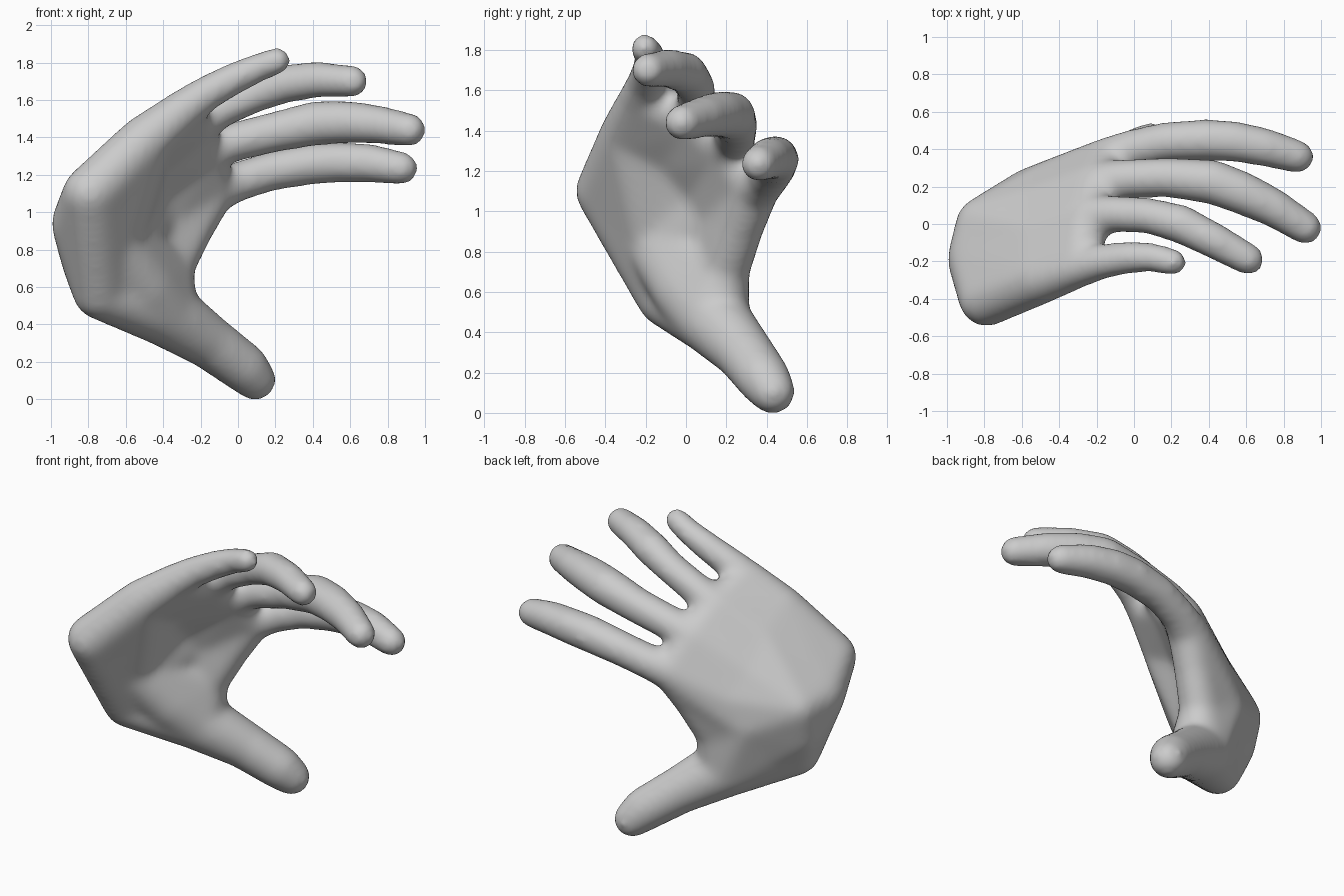
import bpy, bmesh
from mathutils import Vector

if "Cube" in bpy.data.objects:
    bpy.data.objects.remove(bpy.data.objects["Cube"])

# Key volumes of the palm: x, y, z, radius
P = {
    "wrist_little": (-0.79, -0.40, 1.10, 0.15),
    "wrist_mid": (-0.83, -0.19, 0.94, 0.17),
    "wrist_back": (-0.81, 0.0, 0.92, 0.145),
    "wrist_low": (-0.79, -0.05, 0.74, 0.155),
    "wrist_thumb": (-0.74, -0.10, 0.57, 0.145),
    "mid_little": (-0.50, -0.29, 1.38, 0.14),
    "mid_ring": (-0.50, -0.06, 1.26, 0.14),
    "mid_middle": (-0.50, 0.09, 1.10, 0.14),
    "mid_index": (-0.44, 0.19, 0.96, 0.15),
    "k_little": (-0.29, -0.23, 1.55, 0.11),
    "k_ring": (-0.25, 0.04, 1.45, 0.12),
    "k_middle": (-0.20, 0.21, 1.30, 0.125),
    "k_index": (-0.14, 0.34, 1.11, 0.125),
    "thumb_base": (-0.60, 0.02, 0.63, 0.18),
    "thumb_root": (-0.40, 0.13, 0.47, 0.185),
    "thenar": (-0.50, 0.0, 0.61, 0.17),
    "web_back": (-0.56, 0.165, 0.81, 0.135),
    "web_low": (-0.36, 0.19, 0.70, 0.125),
    "web_high": (-0.24, 0.27, 0.93, 0.12),
    "heel": (-0.68, -0.15, 0.86, 0.17),
    "heel_little": (-0.63, -0.27, 1.18, 0.15),
}
# Palm sections: each group of volumes is wrapped in a skin
GROUPS = [
    "wrist_little wrist_mid mid_little mid_ring",
    "wrist_mid wrist_back mid_ring mid_middle",
    "wrist_back mid_index mid_middle web_back",
    "mid_little mid_ring k_little k_ring",
    "mid_ring mid_middle k_ring k_middle",
    "mid_middle mid_index k_middle k_index",
    "wrist_little wrist_mid wrist_thumb wrist_low wrist_back heel",
    "wrist_thumb wrist_low wrist_back thumb_base heel",
    "wrist_low wrist_back thumb_base web_back",
    "web_back thumb_base thumb_root web_low",
    "web_back web_low web_high mid_index",
    "web_high k_index mid_index web_back",
    "wrist_thumb thumb_base thumb_root",
    "heel thenar thumb_root web_low",
    "heel web_back mid_index mid_middle",
    "heel heel_little mid_ring mid_middle",
    "heel heel_little wrist_little mid_little mid_ring",
]
# Finger joints running out from the knuckles
FINGERS = [
    [P["k_index"], (-0.01, 0.40, 1.16, 0.107), (0.17, 0.44, 1.218, 0.107),
     (0.38, 0.45, 1.257, 0.113), (0.53, 0.443, 1.268, 0.111),
     (0.70, 0.41, 1.263, 0.105), (0.875, 0.36, 1.235, 0.091)],
    [P["k_middle"], (-0.06, 0.24, 1.365, 0.107), (0.18, 0.25, 1.425, 0.109),
     (0.42, 0.225, 1.477, 0.121), (0.58, 0.165, 1.482, 0.117),
     (0.74, 0.09, 1.47, 0.106), (0.917, -0.02, 1.44, 0.092)],
    [P["k_ring"], (-0.10, 0.055, 1.545, 0.1), (0.08, 0.045, 1.625, 0.098),
     (0.25, 0.0, 1.687, 0.106), (0.43, -0.09, 1.71, 0.098), (0.613, -0.19, 1.70, 0.087)],
    [P["k_little"], (-0.17, -0.20, 1.635, 0.096), (-0.02, -0.178, 1.715, 0.088),
     (0.1, -0.178, 1.77, 0.08), (0.21, -0.205, 1.81, 0.075)],
    [P["thumb_root"], (-0.16, 0.28, 0.31, 0.147), (0.03, 0.385, 0.17, 0.135),
     (0.092, 0.43, 0.105, 0.114)],
]

# Unit sphere directions used for every volume
ball = bmesh.new()
bmesh.ops.create_icosphere(ball, subdivisions=3, radius=1)
DIRS = [v.co.copy() for v in ball.verts]
ball.free()

verts, faces = [], []


def wrap(volumes):
    """Add a closed convex skin around a set of spheres."""
    bm = bmesh.new()
    for x, y, z, r in volumes:
        for d in DIRS:
            bm.verts.new(Vector((x, y, z)) + d * r)
    bmesh.ops.convex_hull(bm, input=bm.verts[:])
    bmesh.ops.delete(bm, geom=[v for v in bm.verts if not v.link_faces], context='VERTS')
    bmesh.ops.recalc_face_normals(bm, faces=bm.faces[:])
    bm.verts.index_update()
    base = len(verts)
    verts.extend(v.co.copy() for v in bm.verts)
    faces.extend([base + v.index for v in f.verts] for f in bm.faces)
    bm.free()


for g in GROUPS:
    wrap([P[n] for n in g.split()])
for joints in FINGERS:
    for a, b in zip(joints, joints[1:]):
        wrap([a, b])

mesh = bpy.data.meshes.new("hand")
mesh.from_pydata(verts, [], faces)
hand = bpy.data.objects.new("hand", mesh)
bpy.context.collection.objects.link(hand)

# Fuse into one skin and soften the joints
remesh = hand.modifiers.new("fuse", 'REMESH')
remesh.mode = 'VOXEL'
remesh.voxel_size = 0.02
remesh.use_smooth_shade = True
soften = hand.modifiers.new("soften", 'SMOOTH')
soften.factor = 0.5
soften.iterations = 26
